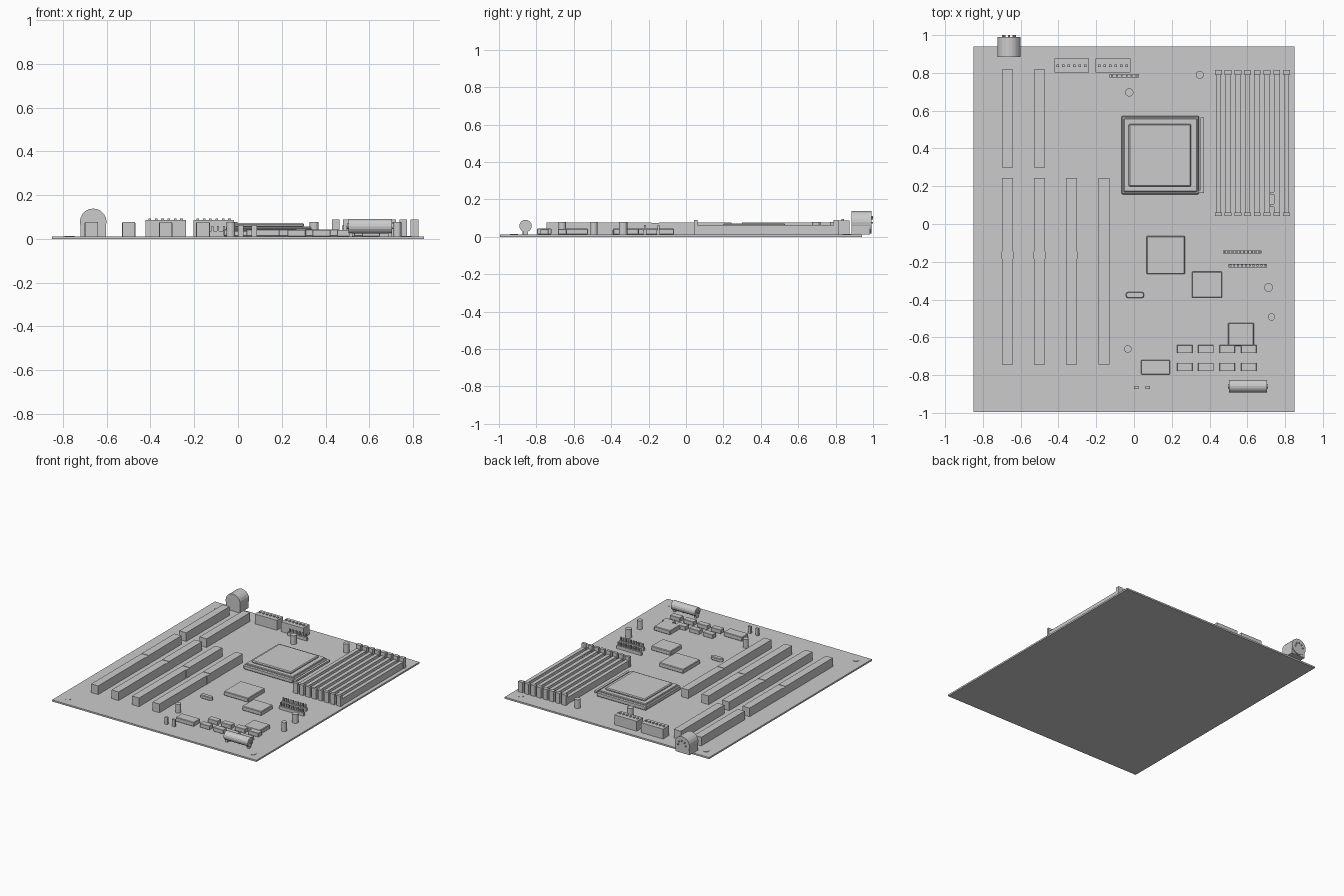
import bpy, bmesh, math
from mathutils import Matrix, Vector

if "Cube" in bpy.data.objects:
    bpy.data.objects.remove(bpy.data.objects["Cube"])

T = 0.012  # top of the circuit board


def finish(name, bm, bevel=0, smooth=False):
    me = bpy.data.meshes.new(name)
    bm.to_mesh(me)
    bm.free()
    ob = bpy.data.objects.new(name, me)
    bpy.context.collection.objects.link(ob)
    if bevel:
        m = ob.modifiers.new("edge", 'BEVEL')
        m.width, m.segments = bevel, 1
    if smooth:
        bpy.context.view_layer.objects.active = ob
        ob.select_set(True)
        bpy.ops.object.shade_smooth_by_angle(angle=math.radians(35))
        ob.select_set(False)
    return ob


def add_box(bm, x0, x1, y0, y1, z0, z1):
    c = Vector(((x0 + x1) / 2, (y0 + y1) / 2, (z0 + z1) / 2))
    s = Matrix.Diagonal((x1 - x0, y1 - y0, z1 - z0, 1))
    bmesh.ops.create_cube(bm, size=1, matrix=Matrix.Translation(c) @ s)


def boxes(name, items, bevel=0):
    bm = bmesh.new()
    for b in items:
        add_box(bm, *b)
    return finish(name, bm, bevel)


def cylinder(name, c, r, depth, axis='Z', sides=20, bevel=0):
    bm = bmesh.new()
    rot = {'Z': Matrix.Identity(4), 'X': Matrix.Rotation(math.pi / 2, 4, 'Y'),
           'Y': Matrix.Rotation(math.pi / 2, 4, 'X')}[axis]
    bmesh.ops.create_cone(bm, cap_ends=True, segments=sides, radius1=r, radius2=r,
                          depth=depth, matrix=Matrix.Translation(c) @ rot)
    return finish(name, bm, bevel)


# Circuit board
boxes("circuit_board", [(-0.85, 0.85, -0.995, 0.94, 0, T)])

# Mounting pads in the corners
for x in (-0.77, 0.77):
    for y in (-0.92, 0.86):
        cylinder("mounting_pad", (x, y, T), 0.022, 0.004, sides=16)

# Expansion slots: long two-part slots and short extensions
for x in (-0.67, -0.5, -0.33, -0.16):
    boxes("long_slot", [(x - 0.029, x + 0.029, -0.745, -0.185, T, 0.077),
                        (x - 0.029, x + 0.029, -0.145, 0.243, T, 0.077),
                        (x - 0.031, x + 0.031, -0.185, -0.145, T, 0.074)])
for x in (-0.67, -0.5):
    boxes("short_slot", [(x - 0.029, x + 0.029, 0.3, 0.817, T, 0.077)])

# Keyboard socket with contact pins in an arc
cylinder("keyboard_socket", (-0.662, 0.938, 0.078), 0.061, 0.106, 'Y', 20)
boxes("keyboard_socket_base", [(-0.72, -0.604, 0.885, 0.985, T, 0.078)])
for i in range(5):
    a = math.pi * i / 4
    cylinder("keyboard_contact", (-0.662 + 0.032 * math.cos(a), 0.994,
             0.075 + 0.032 * math.sin(a)), 0.005, 0.012, 'Y', 8)

# Power connectors with six blades each
for x0 in (-0.422, -0.203):
    boxes("power_connector", [(x0, x0 + 0.184, 0.802, 0.875, T, 0.086)])
    boxes("power_blades", [(x0 + 0.013 + i * 0.029, x0 + 0.025 + i * 0.029,
                            0.832, 0.844, 0.08, 0.094) for i in range(6)])


# Pin headers: low base strip with upright pins
def header(name, x0, x1, y, n, top):
    step = (x1 - x0) / n
    items = [(x0, x1, y - 0.009, y + 0.009, T, 0.036)]
    for i in range(n):
        cx = x0 + step * (i + 0.5)
        items.append((cx - 0.005, cx + 0.005, y - 0.005, y + 0.005, 0.03, top))
    boxes(name, items)


header("fan_header", -0.13, 0.027, 0.785, 6, 0.06)
header("drive_header_rear", 0.47, 0.675, -0.148, 10, 0.062)
header("drive_header_front", 0.5, 0.705, -0.22, 10, 0.062)

# Processor socket, chip and locking lever
boxes("processor_socket", [(-0.067, 0.345, 0.157, 0.572, T, 0.046)], 0.006)
boxes("processor_package", [(-0.055, 0.335, 0.17, 0.56, 0.044, 0.056)], 0.004)
boxes("processor_lid", [(-0.028, 0.302, 0.198, 0.53, 0.054, 0.072)], 0.006)
boxes("socket_lever", [(0.352, 0.37, 0.165, 0.563, 0.03, 0.044),
                       (0.34, 0.37, 0.165, 0.18, 0.03, 0.044)])

# Memory sockets with end clips
for i in range(8):
    x = 0.447 + i * 0.0514
    boxes("memory_socket", [(x - 0.014, x + 0.014, 0.06, 0.79, T, 0.062)])
    boxes("memory_clips", [(x - 0.018, x + 0.018, 0.042, 0.062, T, 0.09),
                           (x - 0.018, x + 0.018, 0.788, 0.815, T, 0.09)])

# Large flat chips
for x0, x1, y0, y1 in ((0.067, 0.27, -0.265, -0.064), (0.306, 0.467, -0.39, -0.252),
                       (0.498, 0.634, -0.645, -0.523)):
    boxes("controller_chip", [(x0, x1, y0, y1, T, 0.044)], 0.004)

# Cache chips in two rows, plus the firmware chip
for y in (-0.662, -0.757):
    for i in range(4):
        x = 0.268 + i * 0.113
        boxes("cache_chip", [(x - 0.041, x + 0.041, y - 0.022, y + 0.022, T, 0.042)], 0.002)
boxes("firmware_chip", [(0.038, 0.19, -0.796, -0.72, T, 0.044)], 0.003)

# Oscillator: low can with rounded ends
bm = bmesh.new()
pts = []
for cx, a0 in ((0.037, -90), (-0.027, 90)):
    for k in range(9):
        a = math.radians(a0 + k * 22.5)
        pts.append(bm.verts.new((cx + 0.017 * math.cos(a), -0.376 + 0.017 * math.sin(a), T)))
face = bm.faces.new(pts)
ext = bmesh.ops.extrude_face_region(bm, geom=[face])
bmesh.ops.translate(bm, vec=(0, 0, 0.026),
                    verts=[v for v in ext['geom'] if isinstance(v, bmesh.types.BMVert)])
bmesh.ops.recalc_face_normals(bm, faces=bm.faces)
finish("oscillator", bm, 0.004)

# Capacitors
for x, y, r in ((0.348, 0.79, 0.021), (-0.025, 0.697, 0.022), (-0.033, -0.662, 0.02),
                (0.712, -0.336, 0.023), (0.728, -0.492, 0.019)):
    cylinder("capacitor", (x, y, (T + 0.078) / 2), r, 0.078 - T, sides=16)

# Jumper blocks
for x in (0.012, 0.074):
    boxes("jumper", [(x - 0.012, x + 0.012, -0.873, -0.857, T, 0.064)])

# Small resistors between the memory sockets
boxes("resistors", [(0.722, 0.742, y, y + 0.015, T, 0.06) for y in (0.09, 0.155)])

# Battery barrel on its stand with end straps
cylinder("battery", (0.604, -0.858, 0.058), 0.033, 0.2, 'X', 16)
boxes("battery_stand", [(x - 0.008, x + 0.008, -0.87, -0.846, T, 0.04) for x in (0.515, 0.693)])
for x in (0.502, 0.706):
    cylinder("battery_terminal", (x, -0.858, 0.058), 0.012, 0.008, 'X', 12)
